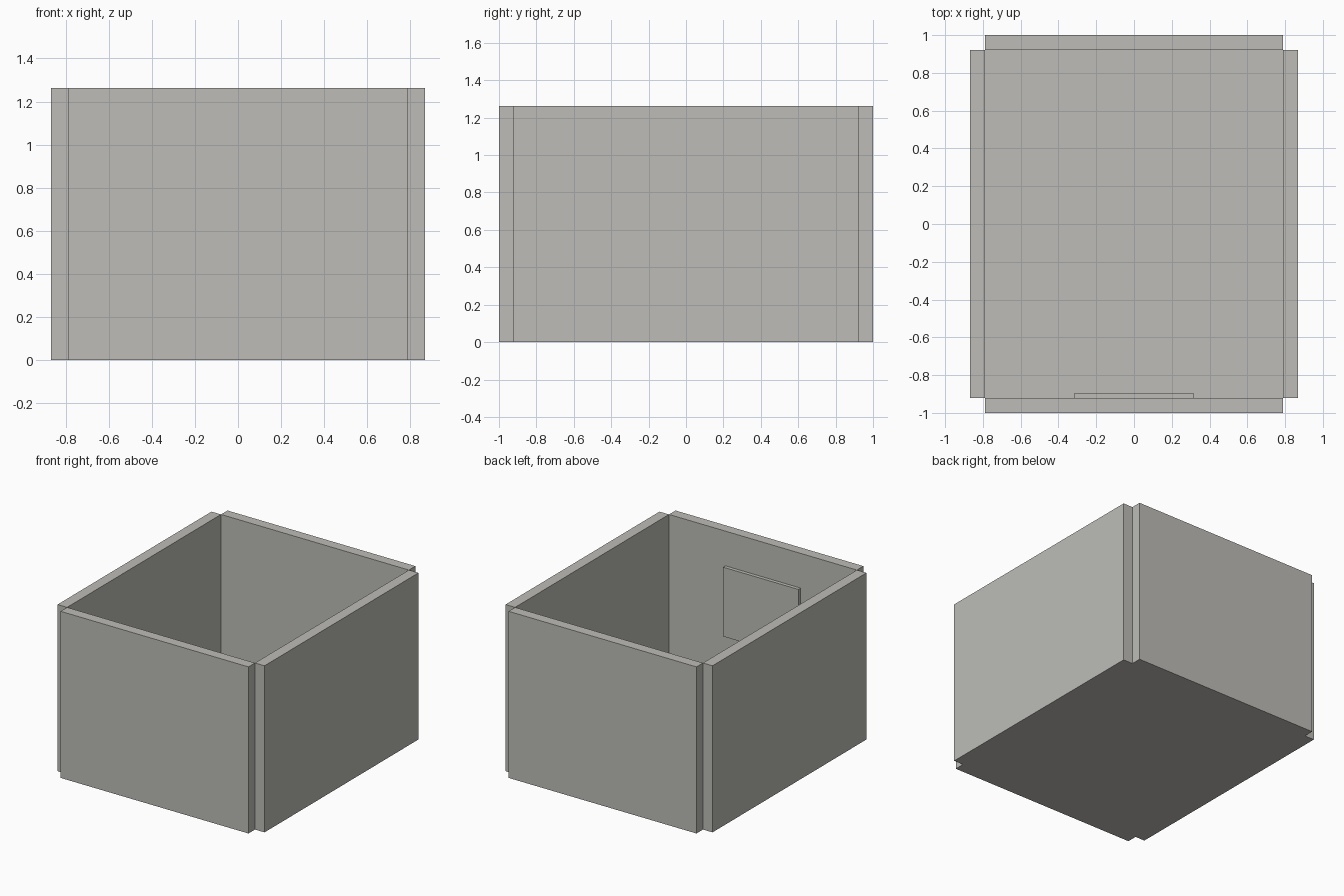
import bpy

cube = bpy.data.objects.get("Cube")
if cube:
    bpy.data.objects.remove(cube, do_unlink=True)

# One warm grey for every part
grey = bpy.data.materials.new("warm_grey")
grey.use_nodes = True
colour = (0.51, 0.505, 0.475, 1.0)
grey.diffuse_color = colour
grey.node_tree.nodes["Principled BSDF"].inputs["Base Color"].default_value = colour


def box(name, low, high):
    """Add a box between two opposite corners."""
    centre = [(a + b) / 2 for a, b in zip(low, high)]
    bpy.ops.mesh.primitive_cube_add(size=1, location=centre)
    part = bpy.context.object
    part.name = name
    part.scale = [b - a for a, b in zip(low, high)]
    bpy.ops.object.transform_apply(location=False, rotation=False, scale=True)
    part.data.materials.append(grey)
    return part


INNER_X, OUTER_X = 0.788, 0.868
INNER_Y, OUTER_Y = 0.922, 1.0
HEIGHT = 1.263

# Thin floor between the walls
box("floor", (-INNER_X, -INNER_Y, 0), (INNER_X, INNER_Y, 0.006))

# Four walls that meet only along their inner edges, leaving notched corners
box("front_wall", (-INNER_X, -OUTER_Y, 0), (INNER_X, -INNER_Y, HEIGHT))
box("back_wall", (-INNER_X, INNER_Y, 0), (INNER_X, OUTER_Y, HEIGHT))
box("left_wall", (INNER_X, -INNER_Y, 0), (OUTER_X, INNER_Y, HEIGHT))
box("right_wall", (-OUTER_X, -INNER_Y, 0), (-INNER_X, INNER_Y, HEIGHT))

# Raised panel on the inside of the front wall
box("inner_panel", (-0.315, -INNER_Y, 0.475), (0.315, -0.895, 1.0))
